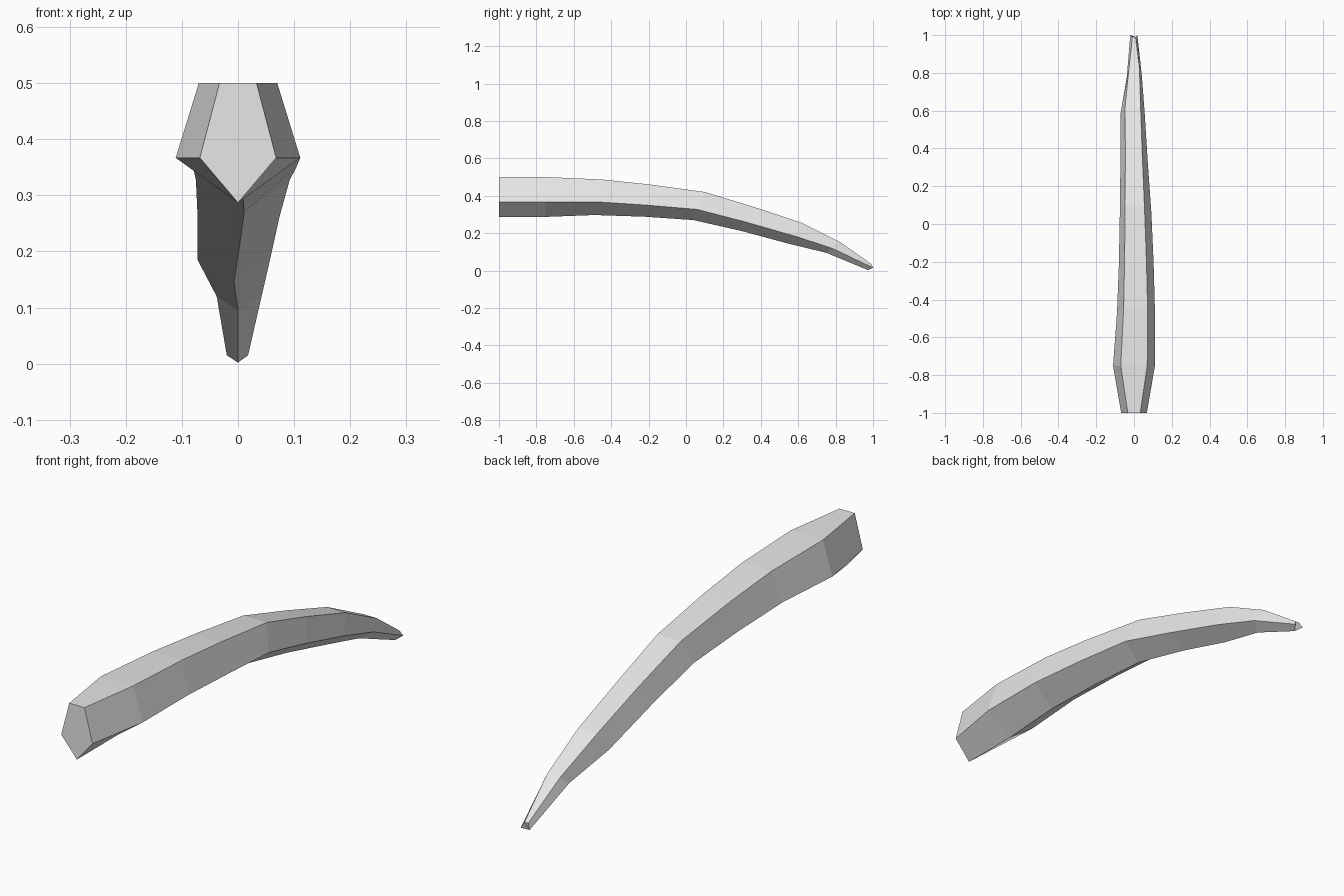
import bpy, bmesh

cube = bpy.data.objects.get("Cube")
if cube:
    bpy.data.objects.remove(cube, do_unlink=True)

# Bone grey material
mat = bpy.data.materials.new("bone_grey")
mat.use_nodes = True
colour = (0.8, 0.8, 0.8, 1)
mat.diffuse_color = colour
mat.node_tree.nodes["Principled BSDF"].inputs["Base Color"].default_value = colour

# Pentagonal sections along the tusk, each written as
# top (y, z, x right, x left), side (y, z, x right, x left), bottom (y, z, x)
SECTIONS = [
    ((-1.00, .500, -.033, .033), (-1.00, .367, -.068, .068), (-1.00, .287, .000)),
    ((-0.75, .500, -.070, .070), (-0.75, .367, -.111, .111), (-0.75, .287, .000)),
    ((-0.45, .487, -.055, .072), (-0.47, .367, -.090, .111), (-0.49, .297, .008)),
    ((-0.20, .461, -.050, .066), (-0.21, .350, -.080, .104), (-0.22, .288, .010)),
    ((0.10, .420, -.047, .055), (0.06, .327, -.075, .092), (0.04, .270, .011)),
    ((0.36, .341, -.046, .044), (0.31, .262, -.072, .074), (0.30, .211, .003)),
    ((0.62, .255, -.047, .035), (0.58, .185, -.072, .057), (0.54, .146, -.007)),
    ((0.82, .155, -.027, .029), (0.78, .120, -.038, .042), (0.75, .095, .000)),
    ((0.99, .036, -.008, .008), (1.00, .015, -.020, .018), (0.975, .002, .000)),
]

# Loft the sections into a closed tusk
bm = bmesh.new()
rings = []
for (ty, tz, tr, tl), (sy, sz, sr, sl), (by, bz, bx) in SECTIONS:
    points = [(tr, ty, tz), (tl, ty, tz), (sl, sy, sz), (bx, by, bz), (sr, sy, sz)]
    rings.append([bm.verts.new(p) for p in points])
for a, b in zip(rings, rings[1:]):
    for i in range(5):
        j = (i + 1) % 5
        bm.faces.new((a[i], a[j], b[j], b[i]))

# Root and tip caps
bm.faces.new(rings[0])
bm.faces.new(rings[-1])
bmesh.ops.recalc_face_normals(bm, faces=bm.faces)

mesh = bpy.data.meshes.new("tusk")
bm.to_mesh(mesh)
bm.free()
mesh.materials.append(mat)
tusk = bpy.data.objects.new("tusk", mesh)
bpy.context.collection.objects.link(tusk)
